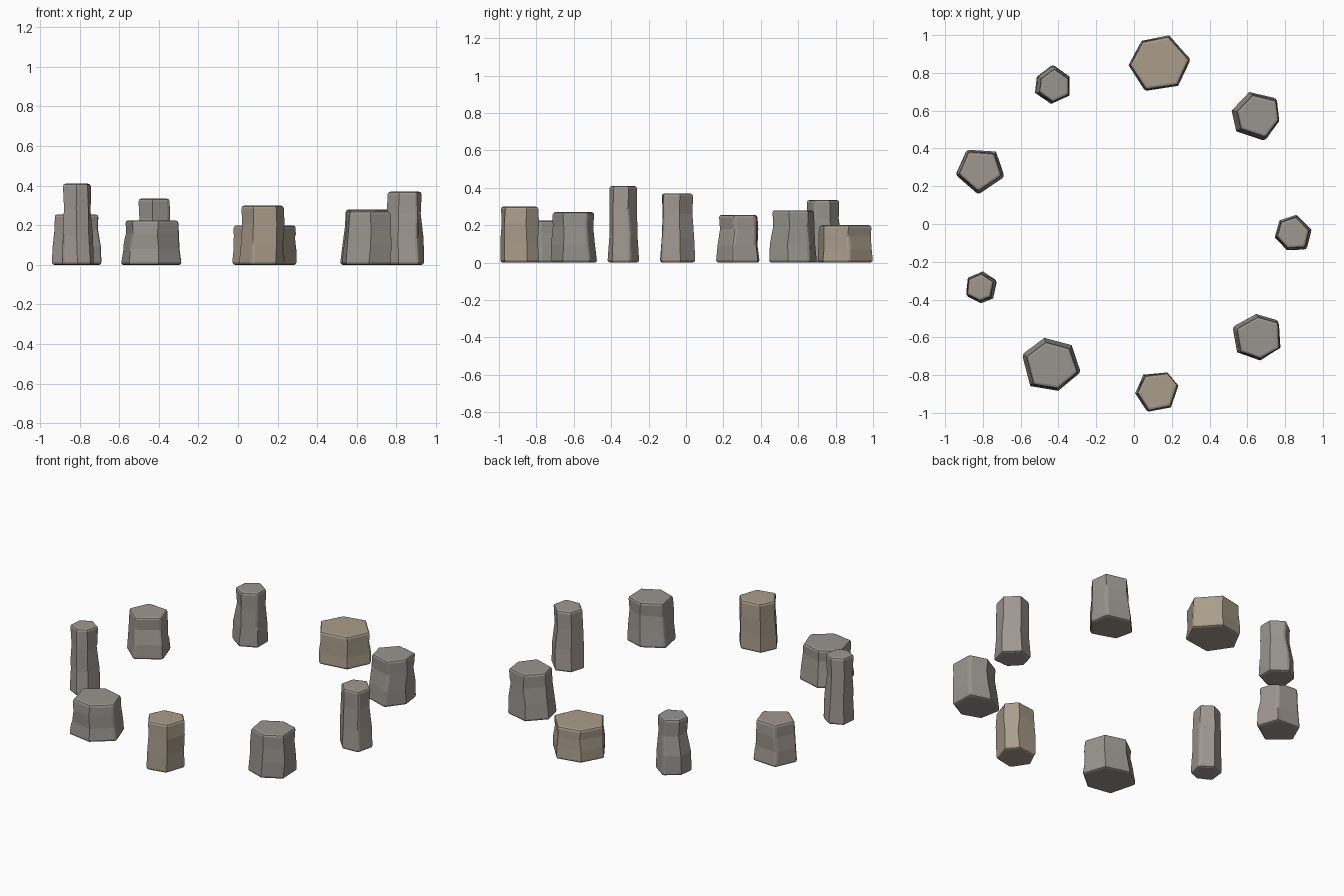
import bpy, bmesh, math, random
from mathutils import Vector

if "Cube" in bpy.data.objects:
    bpy.data.objects.remove(bpy.data.objects["Cube"])

random.seed(4)


def material(name, rgb):
    m = bpy.data.materials.new(name)
    m.diffuse_color = (*rgb, 1)
    m.use_nodes = True
    m.node_tree.nodes["Principled BSDF"].inputs["Base Color"].default_value = m.diffuse_color
    return m


TAN = material("tan_stone", (0.40, 0.34, 0.26))
GREY = material("grey_stone", (0.31, 0.30, 0.27))
WARM = material("warm_stone", (0.35, 0.31, 0.28))


def stone(name, mat, height, outline, top_scale, top_shift=(0, 0)):
    """Rough standing stone: footprint polygon lofted to a smaller, shifted top."""
    base = [Vector(p) for p in reversed(outline)]   # counter-clockwise
    centre = sum(base, Vector((0, 0))) / len(base)
    shift = Vector(top_shift)
    bm = bmesh.new()
    rings = []
    for t, blend, wob in ((0, 0, 0), (0.36, 0.5, 0.006), (0.7, 1.0, 0.006), (1, 1, 0)):
        ring = []
        for p in base:
            top = centre + shift + (p - centre) * top_scale
            q = p.lerp(top, blend)
            q += Vector((random.uniform(-wob, wob), random.uniform(-wob, wob)))
            ring.append(bm.verts.new((q.x, q.y, t * height)))
        rings.append(ring)
    n = len(base)
    for lo, hi in zip(rings, rings[1:]):
        for i in range(n):
            j = (i + 1) % n
            bm.faces.new((lo[i], lo[j], hi[j], hi[i]))
    bm.faces.new(rings[-1])
    bm.faces.new(rings[0][::-1])
    me = bpy.data.meshes.new(name)
    bm.to_mesh(me)
    bm.free()
    me.materials.append(mat)
    ob = bpy.data.objects.new(name, me)
    bpy.context.collection.objects.link(ob)
    # worn rim
    bev = ob.modifiers.new("worn_rim", 'BEVEL')
    bev.width = 0.014
    bev.segments = 2
    bev.limit_method = 'ANGLE'
    bev.angle_limit = math.radians(67)


# Ring of nine stones, clockwise from the back
stone("stone_back", TAN, 0.20,
      [(-.03, .84), (.04, .97), (.185, 1.0), (.30, .87), (.235, .73), (.06, .705)], 0.95)
stone("stone_back_right", GREY, 0.28,
      [(.61, .70), (.755, .665), (.77, .545), (.69, .44), (.54, .49), (.515, .60)], 0.87, (.012, 0))
stone("stone_right", WARM, 0.37,
      [(.86, .05), (.94, -.03), (.915, -.135), (.81, -.14), (.745, -.07), (.77, .02)], 0.88)
stone("stone_front_right", GREY, 0.27,
      [(.645, -.475), (.765, -.51), (.77, -.66), (.66, -.72), (.545, -.68), (.52, -.545)], 0.91, (.01, -.004))
stone("stone_front", TAN, 0.30,
      [(.175, -.785), (.23, -.85), (.19, -.97), (.07, -.995), (.005, -.895), (.05, -.80)], 0.95, (.006, 0))
stone("stone_front_left", GREY, 0.225,
      [(-.475, -.60), (-.33, -.64), (-.28, -.785), (-.40, -.885), (-.55, -.86), (-.595, -.69)], 0.87, (.003, -.005))
stone("stone_left", WARM, 0.41,
      [(-.80, -.25), (-.725, -.30), (-.745, -.395), (-.81, -.42), (-.89, -.38), (-.88, -.285)], 0.86, (-.006, 0))
stone("stone_back_left", WARM, 0.255,
      [(-.885, .395), (-.73, .385), (-.685, .25), (-.825, .155), (-.945, .26)], 0.88, (0, 0))
stone("stone_back_left_slim", GREY, 0.335,
      [(-.43, .845), (-.34, .78), (-.34, .68), (-.44, .635), (-.525, .695), (-.515, .78)], 0.85, (.008, -.005))
